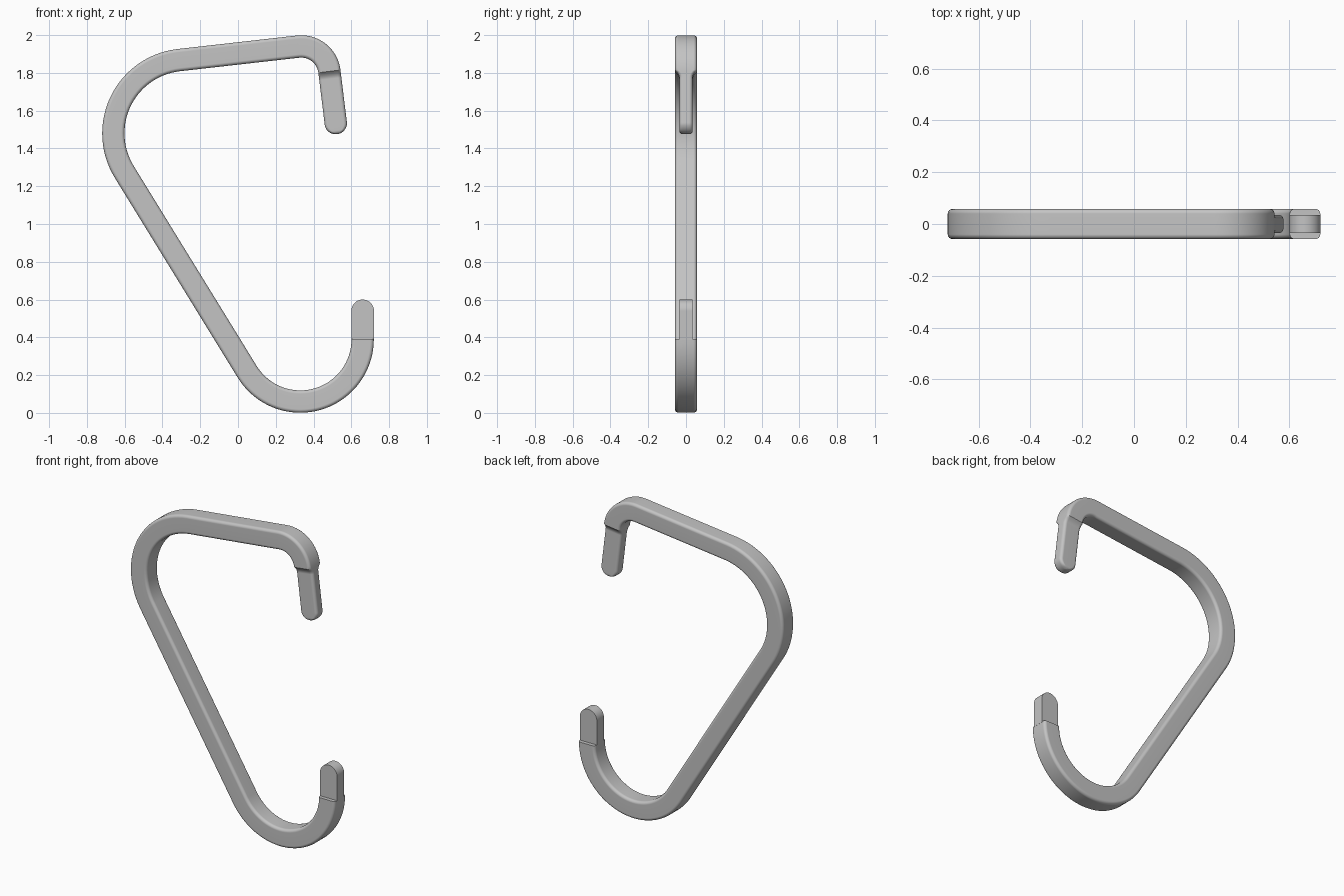
import bpy, bmesh, math
from math import sin, cos, acos, atan2, sqrt, radians
from mathutils import Vector

cube = bpy.data.objects.get("Cube")
if cube:
    bpy.data.objects.remove(cube, do_unlink=True)

grey = bpy.data.materials.new("satin_grey")
grey.use_nodes = True
grey.diffuse_color = (0.55, 0.55, 0.55, 1)
grey.node_tree.nodes["Principled BSDF"].inputs["Base Color"].default_value = grey.diffuse_color

HALF_W, HALF_D = 0.059, 0.058      # frame bar: half width in plane, half depth in y
PEG_W, PEG_D = 0.06, 0.035         # narrowed ends
ROUND = 0.018                      # edge rounding


def finish(name, bm, angle):
    bmesh.ops.recalc_face_normals(bm, faces=bm.faces)
    mesh = bpy.data.meshes.new(name)
    bm.to_mesh(mesh)
    bm.free()
    mesh.materials.append(grey)
    obj = bpy.data.objects.new(name, mesh)
    bpy.context.collection.objects.link(obj)
    bpy.ops.object.select_all(action='DESELECT')
    obj.select_set(True)
    bpy.context.view_layer.objects.active = obj
    bpy.ops.object.shade_smooth_by_angle(angle=radians(angle))
    weighted = obj.modifiers.new("even_shading", 'WEIGHTED_NORMAL')
    weighted.keep_sharp = True
    return obj


def radial(a):
    return Vector((cos(a), 0, sin(a)))


def tangent_angle(c1, r1, c2, r2):
    """Direction of the outer tangent point when travelling clockwise."""
    d = c2 - c1
    return atan2(d.z, d.x) + acos((r1 - r2) / d.length)


def ring(bm, pos, normal, w, d, r):
    """Rounded rectangle section lying across the path."""
    r = min(r, w * 0.95, d * 0.95)
    verts = []
    for q, (sx, sy) in enumerate(((1, 1), (-1, 1), (-1, -1), (1, -1))):
        for k in range(5):
            a = (q + k / 4) * math.pi / 2
            u = sx * (w - r) + r * cos(a)
            v = sy * (d - r) + r * sin(a)
            verts.append(bm.verts.new(pos + normal * u + Vector((0, v, 0))))
    return verts


# Frame centreline: three bends joined by straight bars
low, low_r = Vector((0.33, 0, 0.39)), 0.33
big, big_r = Vector((-0.27, 0, 1.48)), 0.39
top, top_r = Vector((0.335, 0, 1.79)), 0.15
side = tangent_angle(low, low_r, big, big_r) % math.tau
roof = tangent_angle(big, big_r, top, top_r)
nose = radians(7)

sections = []
for centre, r, a0, a1 in ((low, low_r, math.tau, side),
                          (big, big_r, side, roof),
                          (top, top_r, roof, nose)):
    steps = math.ceil((a0 - a1) / radians(4))
    for i in range(steps + 1):
        n = radial(a0 + (a1 - a0) * i / steps)
        sections.append((centre + n * r, n, HALF_W, HALF_D, ROUND))

# Shoulder flaring down to the upper peg
n = radial(nose)
along = Vector((n.z, 0, -n.x))
start = top + n * top_r
for i in range(1, 7):
    s = i / 6
    depth = PEG_D + (HALF_D - PEG_D) * (1 - s) ** 2
    sections.append((start + along * 0.04 * s, n, HALF_W, depth, ROUND))

# Upper peg with a rounded tip
tip = start + along * 0.275
for i in range(15):
    t = PEG_W * sin(math.pi / 2 * min(i / 14, 0.985))
    w = sqrt(PEG_W ** 2 - t ** 2)
    edge = max(0, ROUND - (PEG_W - t))
    depth = PEG_D - ROUND + sqrt(max(0, ROUND ** 2 - edge ** 2))
    sections.append((tip + along * t, n, min(w, HALF_W), depth, ROUND))

bm = bmesh.new()
rings = [ring(bm, *s) for s in sections]
for a, b in zip(rings, rings[1:]):
    for i in range(len(a)):
        j = (i + 1) % len(a)
        bm.faces.new((a[i], a[j], b[j], b[i]))
bm.faces.new(rings[0])
bm.faces.new(rings[-1])
finish("hook_frame", bm, 35)

# Lower peg: flat tongue with a half-round top
bm = bmesh.new()
x, base, mid = 0.66, 0.385, 0.54
outline = [Vector((x - PEG_W, -PEG_D, base)), Vector((x + PEG_W, -PEG_D, base))]
for i in range(25):
    outline.append(Vector((x, -PEG_D, mid)) + radial(math.pi * i / 24) * PEG_W)
face = bm.faces.new([bm.verts.new(p) for p in outline])
extruded = bmesh.ops.extrude_face_region(bm, geom=[face])["geom"]
bmesh.ops.translate(bm, vec=(0, 2 * PEG_D, 0),
                    verts=[g for g in extruded if isinstance(g, bmesh.types.BMVert)])
finish("lower_peg", bm, 35)
